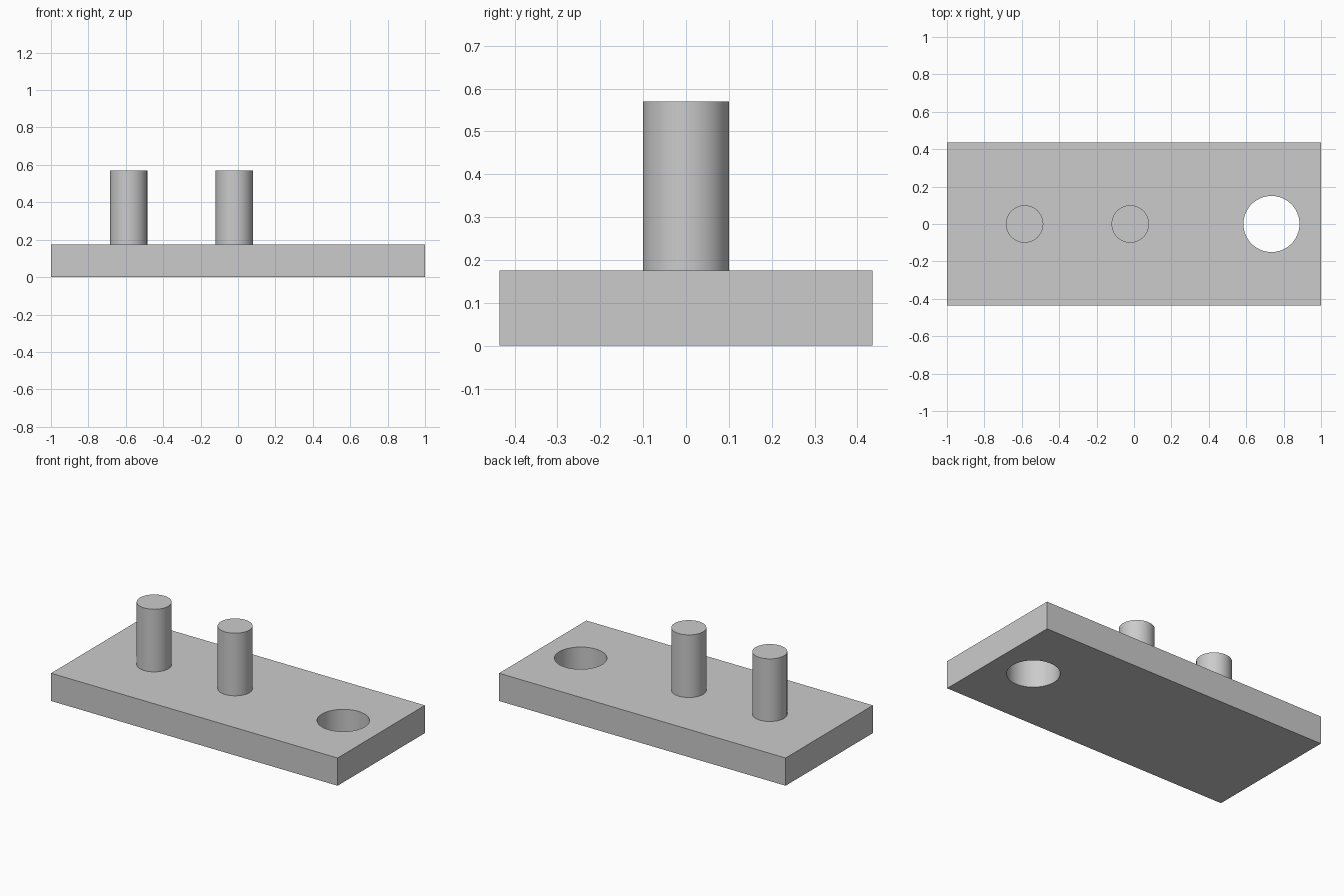
import bpy
import math

cube = bpy.data.objects.get("Cube")
if cube:
    bpy.data.objects.remove(cube, do_unlink=True)

LENGTH, WIDTH, THICK = 2.0, 0.87, 0.175
PIN_RADIUS, PIN_TOP = 0.1, 0.57
HOLE_X, HOLE_RADIUS = 0.735, 0.15

grey = bpy.data.materials.new("plain grey")
grey.use_nodes = True
colour = (0.6, 0.6, 0.6, 1)
grey.diffuse_color = colour
grey.node_tree.nodes["Principled BSDF"].inputs["Base Color"].default_value = colour


def cylinder(name, x, radius, bottom, top):
    bpy.ops.mesh.primitive_cylinder_add(
        vertices=64, radius=radius, depth=top - bottom,
        location=(x, 0, (bottom + top) / 2))
    obj = bpy.context.object
    obj.name = name
    obj.data.materials.append(grey)
    bpy.ops.object.shade_smooth_by_angle(angle=math.radians(30))
    return obj


# Base plate
bpy.ops.mesh.primitive_cube_add(size=1, location=(0, 0, THICK / 2))
plate = bpy.context.object
plate.name = "base_plate"
plate.scale = (LENGTH, WIDTH, THICK)
bpy.ops.object.transform_apply(location=False, rotation=False, scale=True)
plate.data.materials.append(grey)

# Round hole through the plate
cutter = cylinder("hole_cutter", HOLE_X, HOLE_RADIUS, -THICK, THICK * 2)
cut = plate.modifiers.new("round hole", "BOOLEAN")
cut.operation = "DIFFERENCE"
cut.solver = "EXACT"
cut.object = cutter
bpy.ops.object.select_all(action="DESELECT")
plate.select_set(True)
bpy.context.view_layer.objects.active = plate
bpy.ops.object.modifier_apply(modifier=cut.name)
bpy.data.objects.remove(cutter, do_unlink=True)
bpy.ops.object.shade_smooth_by_angle(angle=math.radians(30))

# Two upright pins
for name, x in (("right_pin", -0.585), ("middle_pin", -0.02)):
    cylinder(name, x, PIN_RADIUS, THICK, PIN_TOP)
